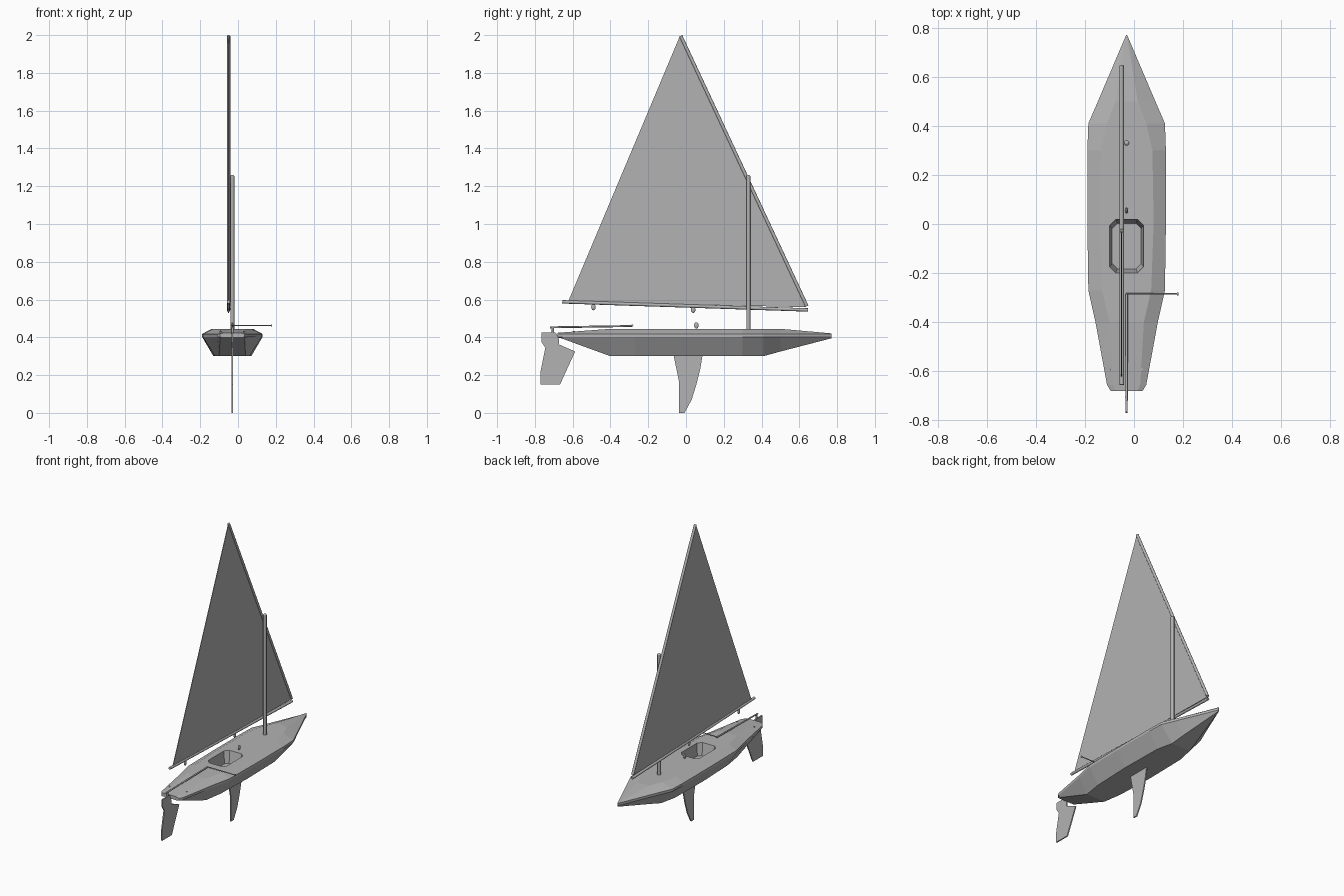
import bpy, bmesh
from mathutils import Vector

if "Cube" in bpy.data.objects:
    bpy.data.objects.remove(bpy.data.objects["Cube"])

CX = -0.03       # boat centreline
RIG = -0.05      # sail plane, beside the mast

grey = bpy.data.materials.new("light_grey")
grey.use_nodes = True
grey.diffuse_color = (0.45, 0.45, 0.45, 1)
grey.node_tree.nodes["Principled BSDF"].inputs["Base Color"].default_value = (0.45, 0.45, 0.45, 1)


def finish(name, bm):
    bmesh.ops.remove_doubles(bm, verts=bm.verts, dist=1e-5)
    bmesh.ops.recalc_face_normals(bm, faces=bm.faces)
    mesh = bpy.data.meshes.new(name)
    bm.to_mesh(mesh)
    bm.free()
    mesh.materials.append(grey)
    obj = bpy.data.objects.new(name, mesh)
    bpy.context.collection.objects.link(obj)
    return obj


def loft(name, rings):
    """Skin a list of equal-length closed rings and cap both ends."""
    bm = bmesh.new()
    loops = [[bm.verts.new(p) for p in ring] for ring in rings]
    n = len(loops[0])
    for a, b in zip(loops, loops[1:]):
        for i in range(n):
            j = (i + 1) % n
            bm.faces.new((a[i], a[j], b[j], b[i]))
    bm.faces.new(loops[0])
    bm.faces.new(loops[-1])
    return finish(name, bm)


def plate(name, x, outline, thick):
    """Flat board standing in the y-z plane."""
    return loft(name, [[(x + s * thick / 2, y, z) for y, z in outline] for s in (-1, 1)])


def smooth(obj):
    bpy.ops.object.select_all(action='DESELECT')
    obj.select_set(True)
    bpy.context.view_layer.objects.active = obj
    bpy.ops.object.shade_smooth_by_angle(angle=0.7)


def rod(name, a, b, r, sides=12):
    a, b = Vector(a), Vector(b)
    bm = bmesh.new()
    bmesh.ops.create_cone(bm, cap_ends=True, segments=sides, radius1=r, radius2=r, depth=(b - a).length)
    bm.transform((b - a).to_track_quat('Z', 'Y').to_matrix().to_4x4())
    bmesh.ops.translate(bm, verts=bm.verts, vec=(a + b) / 2)
    obj = finish(name, bm)
    smooth(obj)
    return obj


def ball(name, centre, size):
    bm = bmesh.new()
    bmesh.ops.create_uvsphere(bm, u_segments=12, v_segments=8, radius=1)
    bmesh.ops.scale(bm, verts=bm.verts, vec=size)
    bmesh.ops.translate(bm, verts=bm.verts, vec=centre)
    smooth(finish(name, bm))


# Hull: y, bottom half width and height, side half width, deck half width and height
stations = [
    (-0.68, 0.055, 0.400, 0.065, 0.045, 0.424),
    (-0.655, 0.065, 0.393, 0.080, 0.055, 0.426),
    (-0.40, 0.070, 0.300, 0.127, 0.070, 0.445),
    (-0.27, 0.090, 0.300, 0.156, 0.100, 0.445),
    (0.00, 0.100, 0.300, 0.160, 0.110, 0.445),
    (0.30, 0.095, 0.300, 0.160, 0.105, 0.445),
    (0.41, 0.070, 0.300, 0.156, 0.080, 0.445),
    (0.50, 0.054, 0.325, 0.117, 0.045, 0.445),
    (0.77, 0.001, 0.395, 0.002, 0.001, 0.421),
]
rings = []
for y, wb, zb, ws, wd, zd in stations:
    half = [(wb, zb), (ws, 0.402), (ws, 0.418), (wd, zd)]
    ring = [(CX + w, y, z) for w, z in half]
    rings.append(ring + [(CX - w, y, z) for w, z in reversed(half)])
hull = loft("hull", rings)

# Cockpit well with chamfered corners, narrowing to its floor
corners = [(0.045, 0.11), (0.07, 0.085), (0.07, -0.085), (0.045, -0.11)]
corners += [(-x, y) for x, y in reversed(corners)]
well = loft("cockpit_cutter", [[(CX + x * s, y * s - 0.09, z) for x, y in corners]
                               for s, z in ((0.84, 0.365), (1.02, 0.46))])
cut = hull.modifiers.new("cockpit", 'BOOLEAN')
cut.operation = 'DIFFERENCE'
cut.solver = 'EXACT'
cut.object = well
bpy.context.view_layer.objects.active = hull
bpy.ops.object.modifier_apply(modifier=cut.name)
bpy.data.objects.remove(well)

# Foils
plate("daggerboard", CX, [(-0.065, 0.302), (0.087, 0.302), (0.075, 0.23), (0.055, 0.15),
                          (0.03, 0.07), (-0.008, 0), (-0.038, 0), (-0.038, 0.17)], 0.008)
plate("rudder", CX, [(-0.765, 0.425), (-0.765, 0.375), (-0.745, 0.345), (-0.77, 0.22), (-0.77, 0.15),
                     (-0.667, 0.15), (-0.587, 0.325), (-0.672, 0.362), (-0.672, 0.39), (-0.69, 0.425)], 0.008)

# Steering gear
rod("rudder_post", (CX, -0.705, 0.42), (CX, -0.705, 0.452), 0.006)
rod("tiller", (CX, -0.72, 0.453), (CX, -0.285, 0.46), 0.005)
rod("tiller_extension", (CX - 0.003, -0.285, 0.463), (0.18, -0.285, 0.463), 0.003)
rod("extension_grip", (0.175, -0.285, 0.463), (0.181, -0.285, 0.463), 0.006)

# Spars
rod("mast", (CX, 0.33, 0.40), (CX, 0.33, 1.25), 0.011)
ball("mast_cap", (CX, 0.33, 1.25), (0.011, 0.011, 0.01))
rod("boom", (RIG, 0.645, 0.545), (RIG, -0.655, 0.588), 0.009)
rod("gaff", (RIG, 0.64, 0.565), (RIG, -0.028, 1.996), 0.009)

# Sail
plate("sail", RIG, [(-0.625, 0.587), (0.637, 0.56), (-0.032, 1.996)], 0.004)

# Rigging blocks and deck fittings
for name, x, y, z in (("aft_boom_block", RIG, -0.49, 0.56), ("mid_boom_block", RIG, 0.038, 0.546),
                      ("deck_block", CX, 0.055, 0.463)):
    ball(name, (x, y, z), (0.006, 0.012, 0.017))
for side, label in ((1, "left"), (-1, "right")):
    rod(label + "_deck_eye", (CX + side * 0.063, -0.592, 0.425), (CX + side * 0.063, -0.592, 0.433), 0.005, 8)
